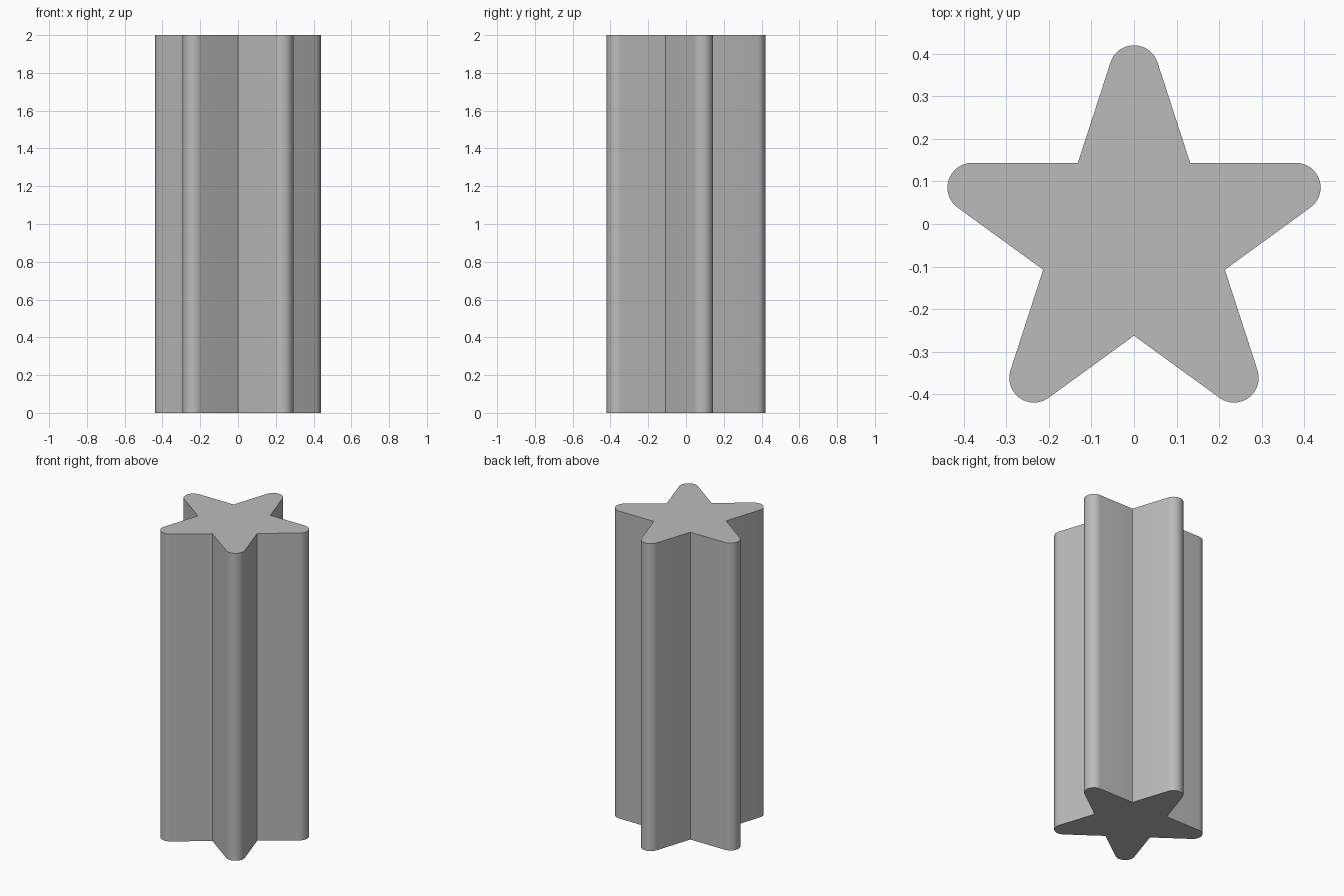
import bpy
import bmesh
from math import cos, sin, radians
from mathutils import Vector

cube = bpy.data.objects.get("Cube")
if cube:
    bpy.data.objects.remove(cube, do_unlink=True)

HEIGHT = 2.0
CENTRE_Y = -0.038    # star centre, so that its bounds are centred
ARM = 0.40           # centre of each rounded tip
TIP = 0.058          # tip radius
ARC_STEPS = 16
# Notch radius where the straight arm sides meet
NOTCH = (ARM * sin(radians(18)) + TIP) / sin(radians(54))


def polar(radius, degrees):
    return Vector((radius * cos(radians(degrees)), radius * sin(radians(degrees)), 0))


# Star outline: rounded tip then sharp notch, five times
outline = []
for arm in range(5):
    angle = 90 + 72 * arm
    for i in range(ARC_STEPS + 1):
        turn = -72 + 144 * i / ARC_STEPS
        outline.append(polar(ARM, angle) + polar(TIP, angle + turn))
    outline.append(polar(NOTCH, angle + 36))

# Extrude the outline into a solid prism
bm = bmesh.new()
base = bm.faces.new([bm.verts.new(p + Vector((0, CENTRE_Y, 0))) for p in outline])
top = bmesh.ops.extrude_face_region(bm, geom=[base], use_keep_orig=True)
bmesh.ops.translate(bm, vec=(0, 0, HEIGHT),
                    verts=[g for g in top["geom"] if isinstance(g, bmesh.types.BMVert)])
bmesh.ops.recalc_face_normals(bm, faces=bm.faces)
mesh = bpy.data.meshes.new("star_column")
bm.to_mesh(mesh)
bm.free()

column = bpy.data.objects.new("star_column", mesh)
bpy.context.collection.objects.link(column)

# Plain grey
grey = bpy.data.materials.new("grey")
grey.use_nodes = True
colour = (0.5, 0.5, 0.5, 1)
grey.diffuse_color = colour
grey.node_tree.nodes["Principled BSDF"].inputs["Base Color"].default_value = colour
mesh.materials.append(grey)

# Smooth tips, sharp notches and rims
bpy.ops.object.select_all(action="DESELECT")
column.select_set(True)
bpy.context.view_layer.objects.active = column
bpy.ops.object.shade_smooth_by_angle(angle=radians(30))
